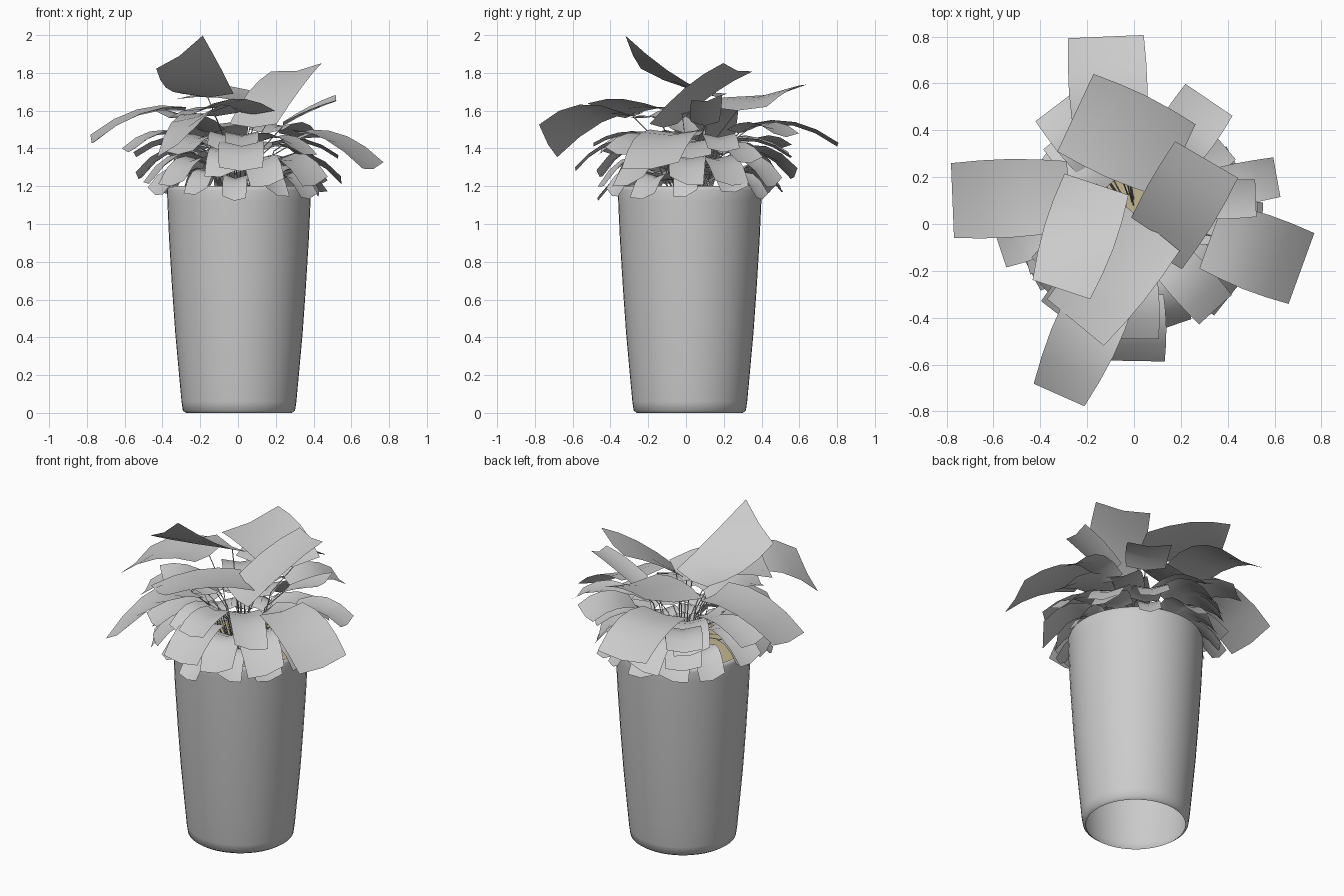
import bpy, bmesh, math, random
from mathutils import Vector

if "Cube" in bpy.data.objects:
    bpy.data.objects.remove(bpy.data.objects["Cube"])

random.seed(4)
CX, CY = 0.005, 0.02   # pot centre


def finish(name, bm, angle=40):
    me = bpy.data.meshes.new(name)
    bm.to_mesh(me)
    bm.free()
    ob = bpy.data.objects.new(name, me)
    bpy.context.collection.objects.link(ob)
    bpy.ops.object.select_all(action='DESELECT')
    ob.select_set(True)
    bpy.context.view_layer.objects.active = ob
    bpy.ops.object.shade_smooth_by_angle(angle=math.radians(angle))
    return ob


def lathe(name, profile, sides=48):
    bm = bmesh.new()
    rings = []
    for r, z in profile:
        rings.append([bm.verts.new((CX + r * math.cos(2 * math.pi * i / sides),
                                    CY + r * math.sin(2 * math.pi * i / sides), z))
                      for i in range(sides)])
    for a, b in zip(rings, rings[1:]):
        for i in range(sides):
            j = (i + 1) % sides
            bm.faces.new((a[i], a[j], b[j], b[i]))
    return finish(name, bm, 60)


# Pot: tapered wall, open underneath, with a rounded foot and a thin rim
lathe("pot", [(0.28, 0), (0.297, 0.012), (0.304, 0.06), (0.317, 0.2), (0.337, 0.42),
              (0.354, 0.66), (0.370, 0.92), (0.379, 1.12), (0.381, 1.18), (0.377, 1.196),
              (0.367, 1.2), (0.359, 1.19), (0.357, 1.12)])

# Soil disc
bm = bmesh.new()
bmesh.ops.create_circle(bm, cap_ends=True, segments=48, radius=0.357)
bmesh.ops.translate(bm, verts=bm.verts, vec=(CX, CY, 1.15))
soil = finish("soil", bm)
mat = bpy.data.materials.new("soil_tan")
mat.diffuse_color = (0.55, 0.47, 0.28, 1)
mat.use_nodes = True
mat.node_tree.nodes["Principled BSDF"].inputs["Base Color"].default_value = mat.diffuse_color
soil.data.materials.append(mat)

# Foliage: bent rectangular cards, all stems gathered in one curve
leaves = bmesh.new()
stems = bpy.data.curves.new("stems", 'CURVE')
stems.dimensions = '3D'
stems.bevel_depth = 0.003
stems.bevel_resolution = 0


def leaf(start, tip, width, arch=0.05, roll=0.0, fold=0.02):
    s, t = Vector(start), Vector(tip)
    d = t - s
    side = Vector((d.y, -d.x, 0)).normalized()
    rows = []
    for i in range(5):
        u = i / 4
        c = s.lerp(t, u) + Vector((0, 0, arch * 4 * u * (1 - u)))
        a = math.radians(roll) * u
        across = side * math.cos(a) + Vector((0, 0, math.sin(a)))
        w = width / 2 * (0.93 + 0.08 * math.sin(math.pi * u) + 0.08 * u)
        rows.append([leaves.verts.new(c + across * w * k - Vector((0, 0, fold * (1 - abs(k)))))
                     for k in (-1, 0, 1)])
    for a, b in zip(rows, rows[1:]):
        for k in range(2):
            leaves.faces.new((a[k], a[k + 1], b[k + 1], b[k]))
    root = Vector((CX + s.x * 0.3, CY + s.y * 0.3, 1.14))
    bend = root.lerp(s, 0.6) + Vector((-s.x * 0.15, -s.y * 0.15, 0.03))
    sp = stems.splines.new('POLY')
    sp.points.add(2)
    for p, v in zip(sp.points, (root, bend, rows[0][1].co)):
        p.co = (*v, 1)


# Large upper leaves: start, tip, width, arch, roll
for args in [
    ((-0.28, 0.12, 1.62), (-0.775, 0.10, 1.45), 0.32, 0.06, 8),
    ((0.19, 0.27, 1.62), (-0.25, 0.475, 1.70), 0.37, 0.03, 12),
    ((-0.16, 0.17, 1.69), (-0.31, -0.28, 1.91), 0.31, -0.03, -34),
    ((0.08, -0.12, 1.53), (0.31, 0.275, 1.83), 0.31, 0.03, 8),
    ((-0.12, -0.28, 1.59), (-0.32, -0.73, 1.44), 0.29, 0.07, -36),
    ((0.33, -0.05, 1.50), (0.715, -0.19, 1.31), 0.32, 0.05, -6),
    ((0.08, -0.02, 1.60), (-0.25, -0.42, 1.60), 0.32, 0.04, -14),
    ((-0.10, 0.34, 1.53), (-0.12, 0.80, 1.43), 0.32, 0.06, 0),
    ((0.15, 0.28, 1.50), (0.32, 0.53, 1.48), 0.24, 0.05, 0),
    ((0.24, 0.10, 1.54), (0.52, 0.11, 1.67), 0.16, 0.01, -10),
    ((0.02, -0.30, 1.44), (0.015, -0.585, 1.30), 0.23, 0.05, 0),
    ((0.02, -0.22, 1.48), (0.02, -0.49, 1.43), 0.17, 0.03, 0),
    ((0.28, 0.14, 1.44), (0.61, 0.20, 1.40), 0.17, 0.06, 0),
    ((-0.28, 0.02, 1.48), (-0.58, -0.08, 1.40), 0.22, 0.05, 0),
    ((-0.14, 0.00, 1.50), (-0.36, -0.22, 1.58), 0.22, 0.04, 10),
    ((-0.15, 0.25, 1.42), (-0.34, 0.50, 1.42), 0.20, 0.05, 0),
]:
    leaf(*args)

# Lower skirts: count, start radius, start z, tip radius, tip z, width, arch
for n, r0, z0, r1, z1, w, arch in [(12, 0.25, 1.27, 0.465, 1.17, 0.15, 0.06),
                                   (11, 0.22, 1.36, 0.53, 1.24, 0.18, 0.07),
                                   (8, 0.18, 1.44, 0.51, 1.37, 0.18, 0.05)]:
    for i in range(n):
        a = 2 * math.pi * (i + random.uniform(-0.2, 0.2)) / n
        k = random.uniform(0.9, 1.08)
        dz = random.uniform(-0.03, 0.03)
        c, s = math.cos(a), math.sin(a)
        leaf((r0 * c, CY + r0 * s, z0 + dz), (r1 * k * c, CY + r1 * k * s, z1 + dz),
             w * random.uniform(0.8, 1.2), arch, random.uniform(-18, 18))

finish("leaves", leaves, 60)
bpy.context.collection.objects.link(bpy.data.objects.new("stems", stems))
